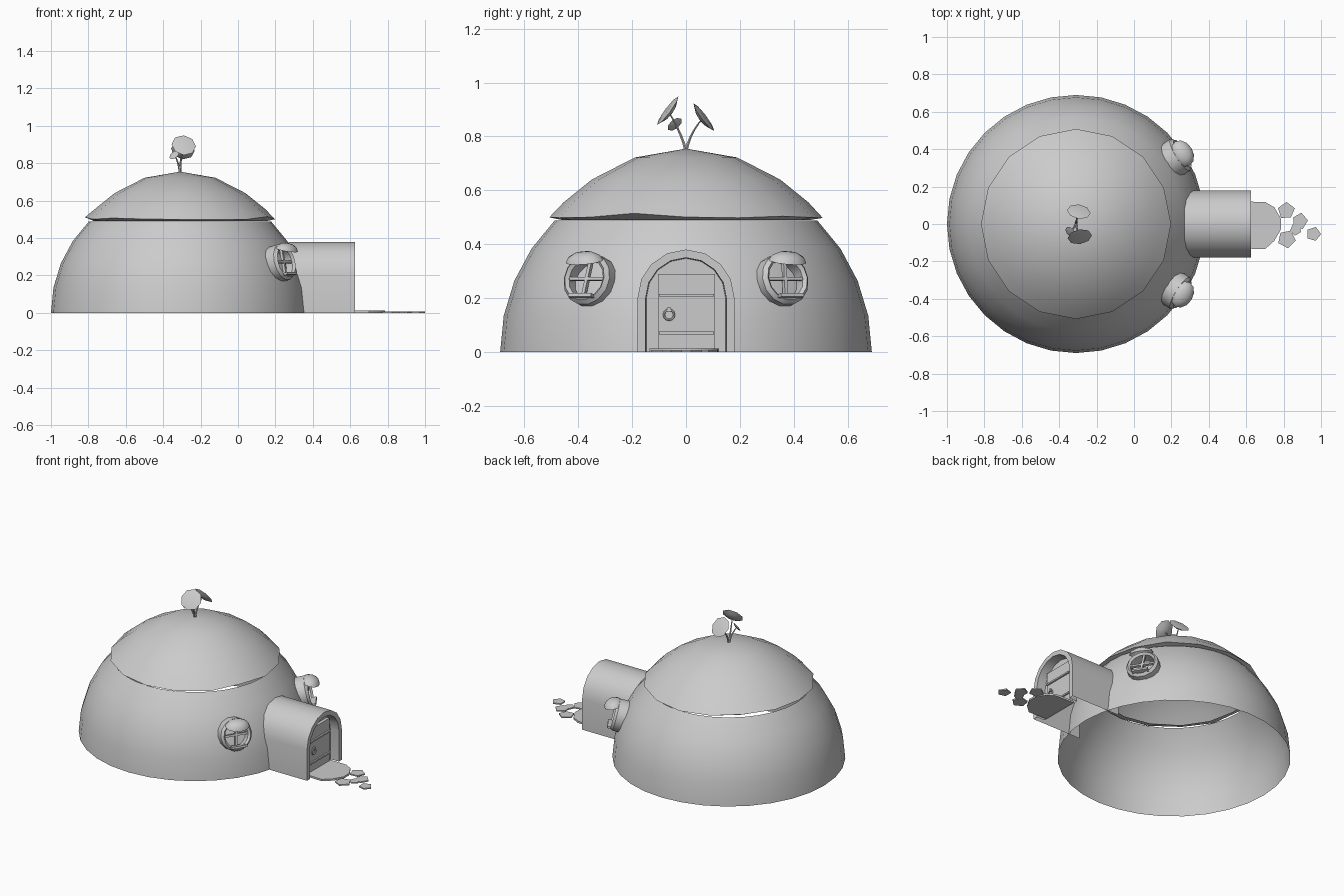
import bpy, bmesh, math, random
from mathutils import Matrix, Vector

if "Cube" in bpy.data.objects:
    bpy.data.objects.remove(bpy.data.objects["Cube"])

random.seed(4)
grey = bpy.data.materials.new("plain grey")
grey.diffuse_color = (0.6, 0.6, 0.6, 1)
grey.use_nodes = True
grey.node_tree.nodes["Principled BSDF"].inputs["Base Color"].default_value = grey.diffuse_color


def finish(name, bm, matrix=None, angle=40):
    """Turn a bmesh into a named, shaded object."""
    bmesh.ops.recalc_face_normals(bm, faces=bm.faces)
    if matrix:
        bm.transform(matrix)
    me = bpy.data.meshes.new(name)
    bm.to_mesh(me)
    bm.free()
    me.materials.append(grey)
    ob = bpy.data.objects.new(name, me)
    bpy.context.collection.objects.link(ob)
    bpy.ops.object.select_all(action='DESELECT')
    ob.select_set(True)
    bpy.context.view_layer.objects.active = ob
    bpy.ops.object.shade_smooth_by_angle(angle=math.radians(angle))
    return ob


def loft(rings, closed=True, loop=False):
    """Skin rows of points; closed joins each row's ends, loop joins last row to first."""
    bm = bmesh.new()
    rows = [[bm.verts.new(p) for p in r] for r in rings]
    n = len(rows[0])
    pairs = list(zip(rows, rows[1:])) + ([(rows[-1], rows[0])] if loop else [])
    for a, b in pairs:
        for i in range(n if closed else n - 1):
            j = (i + 1) % n
            bm.faces.new((a[i], a[j], b[j], b[i]))
    return bm, rows


def lathe(profile, segs, loop=False):
    rings = [[(r * math.cos(2 * math.pi * i / segs), r * math.sin(2 * math.pi * i / segs), z)
              for i in range(segs)] for r, z in profile]
    bm, rows = loft(rings, True, loop)
    bmesh.ops.remove_doubles(bm, verts=bm.verts, dist=1e-5)
    return bm


def box(name, size, loc, matrix=None):
    bm = bmesh.new()
    bmesh.ops.create_cube(bm, size=1, matrix=Matrix.Translation(loc) @ Matrix.Diagonal((*size, 1)))
    return finish(name, bm, matrix)


def frame_at(pos, normal, side):
    n, x = Vector(normal).normalized(), Vector(side).normalized()
    y = n.cross(x).normalized()
    x = y.cross(n)
    m = Matrix((x, y, n)).transposed().to_4x4()
    return Matrix.Translation(pos) @ m


def slab(name, pts, z):
    bm, rows = loft([[(x, y, 0) for x, y in pts], [(x, y, z) for x, y in pts]])
    bm.faces.new(rows[1])
    bm.faces.new(rows[0])
    finish(name, bm)


CENTRE = Matrix.Translation((-0.31, 0, 0))

# Dome wall, open underneath and under the roof
R = 0.69
step = math.pi / 16
finish("dome_wall", lathe([(R * math.cos(i * step), R * math.sin(i * step)) for i in range(5)], 32), CENTRE)

# Roof cap with a slightly wavy overhanging lip
bm = lathe([(0, 0.755), (0.19, 0.722), (0.35, 0.64), (0.455, 0.555), (0.508, 0.51), (0.46, 0.49)], 16)
for v in bm.verts:
    if v.co.xy.length > 0.5:
        v.co.z += random.uniform(-0.014, 0.006)
finish("roof_cap", bm, CENTRE)


# Entrance tunnel with a thick front rim and a recessed back wall
def arch(x, r, spring=0.2):
    arc = [(x, r * math.cos(math.pi * i / 8), spring + r * math.sin(math.pi * i / 8)) for i in range(9)]
    return [(x, r, 0)] + arc + [(x, -r, 0)]


bm, rows = loft([arch(0.27, 0.18), arch(0.625, 0.18), arch(0.625, 0.15), arch(0.565, 0.147)], closed=False)
bm.faces.new(rows[-1])
finish("entrance_tunnel", bm)

# Door, cross bars and ring handle
box("door", (0.02, 0.212, 0.28), (0.577, 0.002, 0.15))
for z in (0.07, 0.21):
    box("door_bar", (0.012, 0.205, 0.01), (0.591, 0.002, z))
ring = [(0.019 + 0.004 * math.cos(k * math.pi / 3), 0.004 * math.sin(k * math.pi / 3)) for k in range(6)]
finish("door_handle", lathe(ring, 12, True), frame_at((0.593, -0.063, 0.138), (1, 0, 0), (0, 1, 0)))
box("handle_mount", (0.014, 0.014, 0.016), (0.593, -0.063, 0.157))

# Doorstep and path stones
slab("doorstep", [(0.57, -0.13), (0.7, -0.135), (0.75, -0.09), (0.785, -0.03), (0.785, 0.03),
                  (0.75, 0.09), (0.7, 0.118), (0.57, 0.12)], 0.012)
for x, y, r, turn in ((0.815, 0.07, 0.047, 0.3), (0.815, -0.08, 0.05, 1.1), (0.885, 0.015, 0.045, 0.1),
                      (0.865, -0.03, 0.035, 0.8), (0.96, -0.055, 0.04, 0.0)):
    pts = []
    for i in range(5):
        a = turn + i * 2 * math.pi / 5
        k = r * random.uniform(0.85, 1.05) if i else r
        pts.append((x + k * math.cos(a), y + k * math.sin(a)))
    slab("path_stone", pts, 0.008)

# Round windows: frame, glazing bars, sill and hood on both sides of the door
for s in (-1, 1):
    a, e = s * math.radians(32), math.radians(14)
    normal = (math.cos(e) * math.cos(a), math.cos(e) * math.sin(a), math.sin(e))
    m = frame_at((0.24, s * 0.365, 0.27), normal, (-math.sin(a), math.cos(a), 0))
    finish("window_frame", lathe([(0.074, -0.07), (0.074, 0.012), (0.086, 0.024), (0.1, 0.008), (0.1, -0.07)],
                                 14, True), m)
    box("window_bar_upright", (0.013, 0.15, 0.016), (0, 0, 0.003), m @ Matrix.Rotation(-0.1, 4, 'Z'))
    box("window_bar_across", (0.15, 0.013, 0.016), (0, 0, 0.003), m)
    box("window_sill", (0.1, 0.013, 0.045), (0, -0.07, 0.02), m)
    hood = lathe([(1, 0), (0.85, 0.5), (0.5, 0.87), (0, 1), ], 12)
    flat = frame_at((0.26, s * 0.377, 0.337), (0.25 * math.cos(a), 0.25 * math.sin(a), 1),
                    (-math.sin(a), math.cos(a), 0))
    finish("window_hood", hood, flat @ Matrix.Diagonal((0.075, 0.057, 0.036, 1)))

# Rooftop sprout: curved stems with shallow cupped leaves
for tip, mid, normal, r in (((-0.29, -0.068, 0.896), (-0.31, -0.018, 0.82), (0.15, -0.8, 0.6), 0.066),
                            ((-0.295, 0.066, 0.872), (-0.31, 0.014, 0.815), (0.15, 0.8, 0.6), 0.064),
                            ((-0.34, -0.042, 0.845), (-0.315, -0.012, 0.80), (-0.5, -0.5, 0.6), 0.032)):
    base, p, q = Vector((-0.31, 0, 0.745)), Vector(mid), Vector(tip)
    rings = []
    for i in range(6):
        t = i / 5
        c = base * (1 - t) ** 2 + p * 2 * t * (1 - t) + q * t * t
        w = 0.007 - 0.004 * t
        rings.append([c + Vector((w * math.cos(k * math.pi / 3), w * math.sin(k * math.pi / 3), 0))
                      for k in range(6)])
    finish("sprout_stem", loft(rings)[0])
    finish("sprout_leaf", lathe([(0, -0.3), (0.55, -0.2), (1, 0), (0.5, 0.08), (0, 0.06)], 8),
           frame_at(tip, normal, (1, 0, 0)) @ Matrix.Scale(r, 4))
